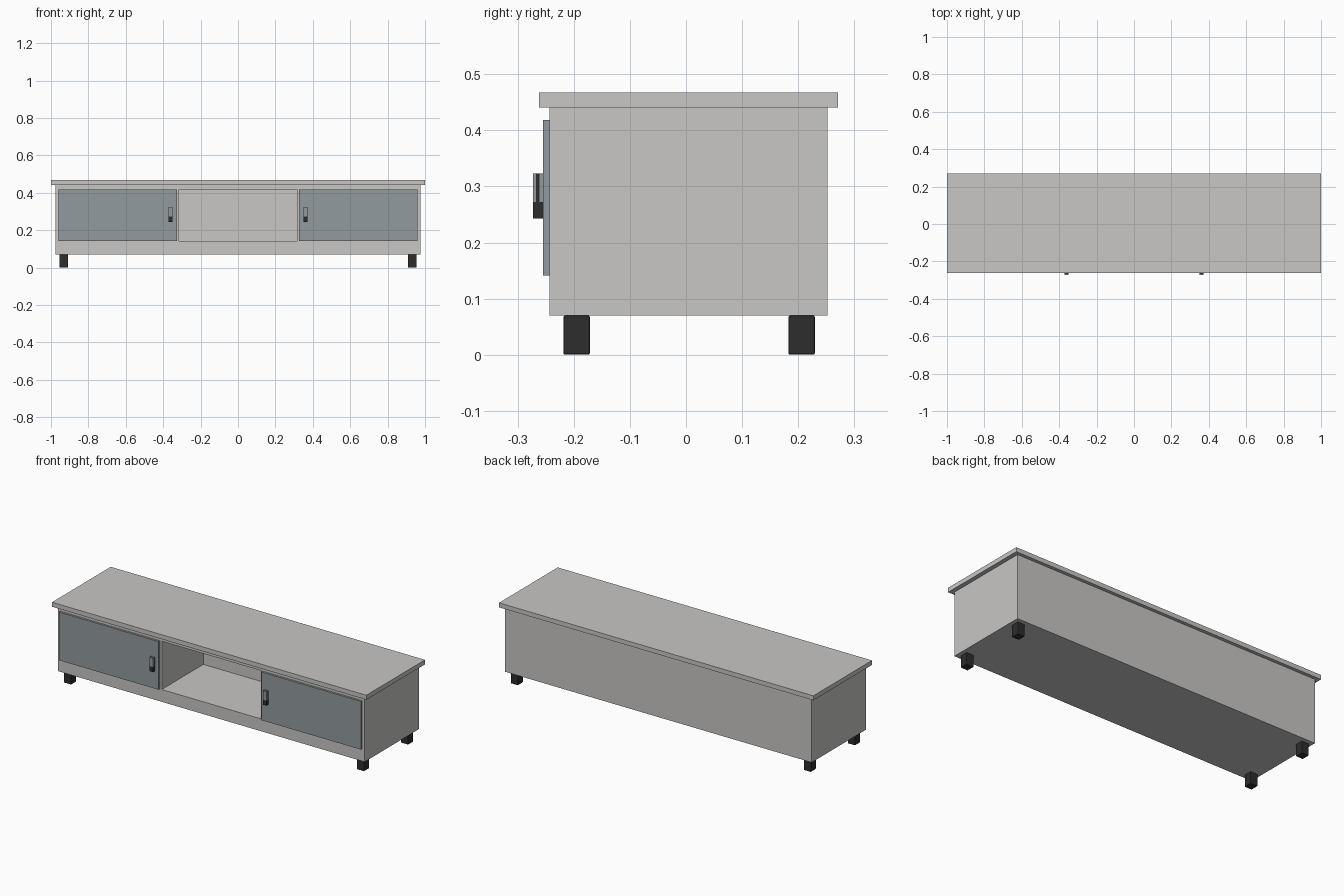
import bpy

if "Cube" in bpy.data.objects:
    bpy.data.objects.remove(bpy.data.objects["Cube"])


def material(name, rgb):
    m = bpy.data.materials.new(name)
    m.diffuse_color = (*rgb, 1)
    m.use_nodes = True
    m.node_tree.nodes["Principled BSDF"].inputs["Base Color"].default_value = m.diffuse_color
    return m


grey = material("light grey", (0.58, 0.57, 0.56))
slate = material("slate blue grey", (0.29, 0.33, 0.345))
black = material("black", (0.026, 0.026, 0.026))


def box(name, x, y, z, mat, bevel=0):
    """Box from (min, max) ranges on each axis."""
    bpy.ops.mesh.primitive_cube_add(size=1, location=[sum(r) / 2 for r in (x, y, z)])
    ob = bpy.context.object
    ob.name = name
    ob.scale = [r[1] - r[0] for r in (x, y, z)]
    bpy.ops.object.transform_apply(location=False, rotation=False, scale=True)
    ob.data.materials.append(mat)
    if bevel:
        b = ob.modifiers.new("bevel", "BEVEL")
        b.width = bevel
        b.segments = 2
    return ob


def span(side, a, b):
    return tuple(sorted((side * a, side * b)))


# Cabinet body with open central compartment
body = box("cabinet_body", (-0.976, 0.976), (-0.243, 0.252), (0.07, 0.441), grey)
cutter = box("compartment_cutter", (-0.315, 0.315), (-0.4, 0.135), (0.141, 0.418), grey)
cutter.hide_render = True
cut = body.modifiers.new("compartment", "BOOLEAN")
cut.operation = "DIFFERENCE"
cut.solver = "EXACT"
cut.object = cutter
bpy.context.view_layer.objects.active = body
bpy.ops.object.modifier_apply(modifier=cut.name)
bpy.data.objects.remove(cutter)

# Overhanging top
box("top_slab", (-1, 1), (-0.262, 0.271), (0.441, 0.467), grey)

for side, label in ((-1, "left"), (1, "right")):
    # Doors
    box(label + "_door", span(side, 0.327, 0.96), (-0.255, -0.243), (0.141, 0.418), slate)
    # Two-tone handles: dark grip below, slate plates on a dark core above
    hx = span(side, 0.349, 0.372)
    box(label + "_handle_grip", hx, (-0.273, -0.255), (0.243, 0.272), black)
    box(label + "_handle_face", hx, (-0.273, -0.267), (0.272, 0.323), slate)
    box(label + "_handle_core", hx, (-0.267, -0.261), (0.272, 0.323), black)
    box(label + "_handle_base", hx, (-0.261, -0.255), (0.272, 0.323), slate)
    # Feet
    for y, end in ((-0.195, "front"), (0.206, "back")):
        box(f"{end}_{label}_foot", span(side, 0.909, 0.955),
            (y - 0.0235, y + 0.0235), (0.0, 0.07), black, 0.003)
